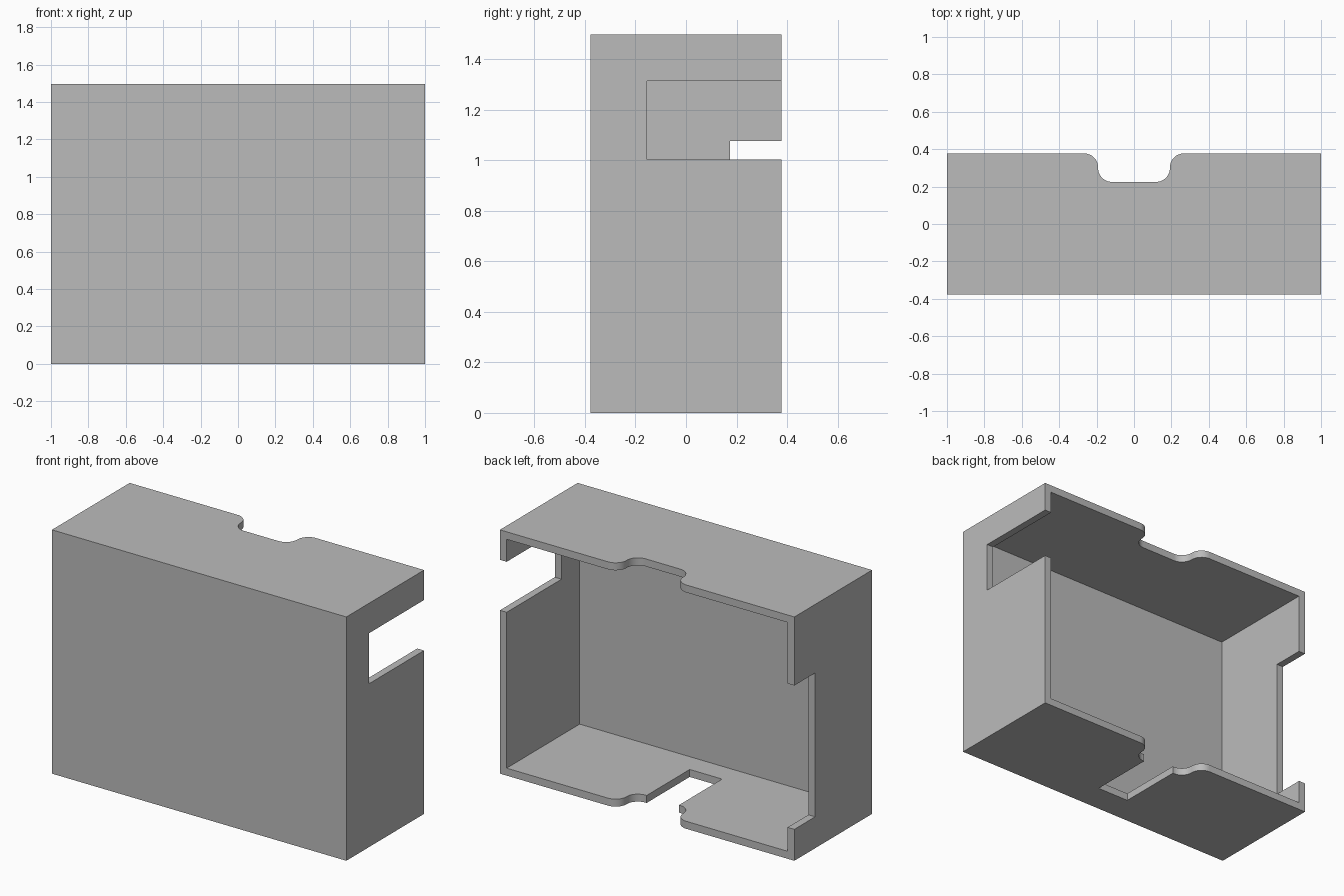
import bpy, bmesh, math

cube = bpy.data.objects.get("Cube")
if cube:
    bpy.data.objects.remove(cube, do_unlink=True)

HALF_W, HALF_D, HEIGHT = 1.0, 0.377, 1.497
WALL = 0.046
OVER = 0.1          # how far cutters reach past the outside

grey = bpy.data.materials.new("plain grey")
grey.use_nodes = True
grey.diffuse_color = (0.5, 0.5, 0.5, 1)
grey.node_tree.nodes["Principled BSDF"].inputs["Base Color"].default_value = (0.5, 0.5, 0.5, 1)


def prism(name, outline, z0, z1):
    """Closed solid from an xy outline raised from z0 to z1."""
    bm = bmesh.new()
    base = bm.faces.new([bm.verts.new((x, y, z0)) for x, y in outline])
    top = bmesh.ops.extrude_face_region(bm, geom=[base])["geom"]
    verts = [v for v in top if isinstance(v, bmesh.types.BMVert)]
    bmesh.ops.translate(bm, verts=verts, vec=(0, 0, z1 - z0))
    bmesh.ops.recalc_face_normals(bm, faces=bm.faces)
    mesh = bpy.data.meshes.new(name)
    bm.to_mesh(mesh)
    bm.free()
    mesh.materials.append(grey)
    obj = bpy.data.objects.new(name, mesh)
    bpy.context.collection.objects.link(obj)
    return obj


def block(name, x0, x1, y0, y1, z0, z1):
    return prism(name, [(x0, y0), (x1, y0), (x1, y1), (x0, y1)], z0, z1)


def arc(cx, cy, r, start, end, steps=10):
    angles = [math.radians(start + (end - start) * i / steps) for i in range(steps + 1)]
    return [(cx + r * math.cos(a), cy + r * math.sin(a)) for a in angles]


# Finger notch outline: right half runs from the floor of the notch to the rim
EDGE, DEPTH, R = 0.192, 0.152, 0.074
right = arc(EDGE - R, HALF_D - DEPTH + R, R, -90, 0)
right += arc(EDGE + R, HALF_D - R, R, 180, 90)
right.append((EDGE + R, HALF_D + OVER))
notch = right + [(-x, y) for x, y in reversed(right)]

# Box shell and everything removed from it
case = block("open_back_case", -HALF_W, HALF_W, -HALF_D, HALF_D, 0, HEIGHT)
inner = HALF_W - WALL
outer = HALF_W + OVER
back = HALF_D + OVER
cutters = [
    block("cavity_cutter", -inner, inner, WALL - HALF_D, back, WALL, HEIGHT - WALL),
    prism("finger_notch_cutter", notch, -OVER, HEIGHT + OVER),
    block("floor_slot_cutter", -0.11, 0.11, -0.193, back, -OVER, 2 * WALL),
    block("left_side_cutter", inner - OVER, outer, -0.155, back, 1.003, 1.313),
    block("right_side_cutter", -outer, OVER - inner, 0.175, back, 0.193, 1.076),
]

bpy.context.view_layer.objects.active = case
for cutter in cutters:
    cutter.hide_render = True
    mod = case.modifiers.new(cutter.name, "BOOLEAN")
    mod.operation = "DIFFERENCE"
    mod.solver = "EXACT"
    mod.object = cutter
    bpy.ops.object.modifier_apply(modifier=mod.name)
    bpy.data.objects.remove(cutter, do_unlink=True)

# Smooth the rounded notch, keep the corners sharp
bpy.ops.object.select_all(action="DESELECT")
case.select_set(True)
bpy.ops.object.shade_smooth_by_angle(angle=math.radians(30))
